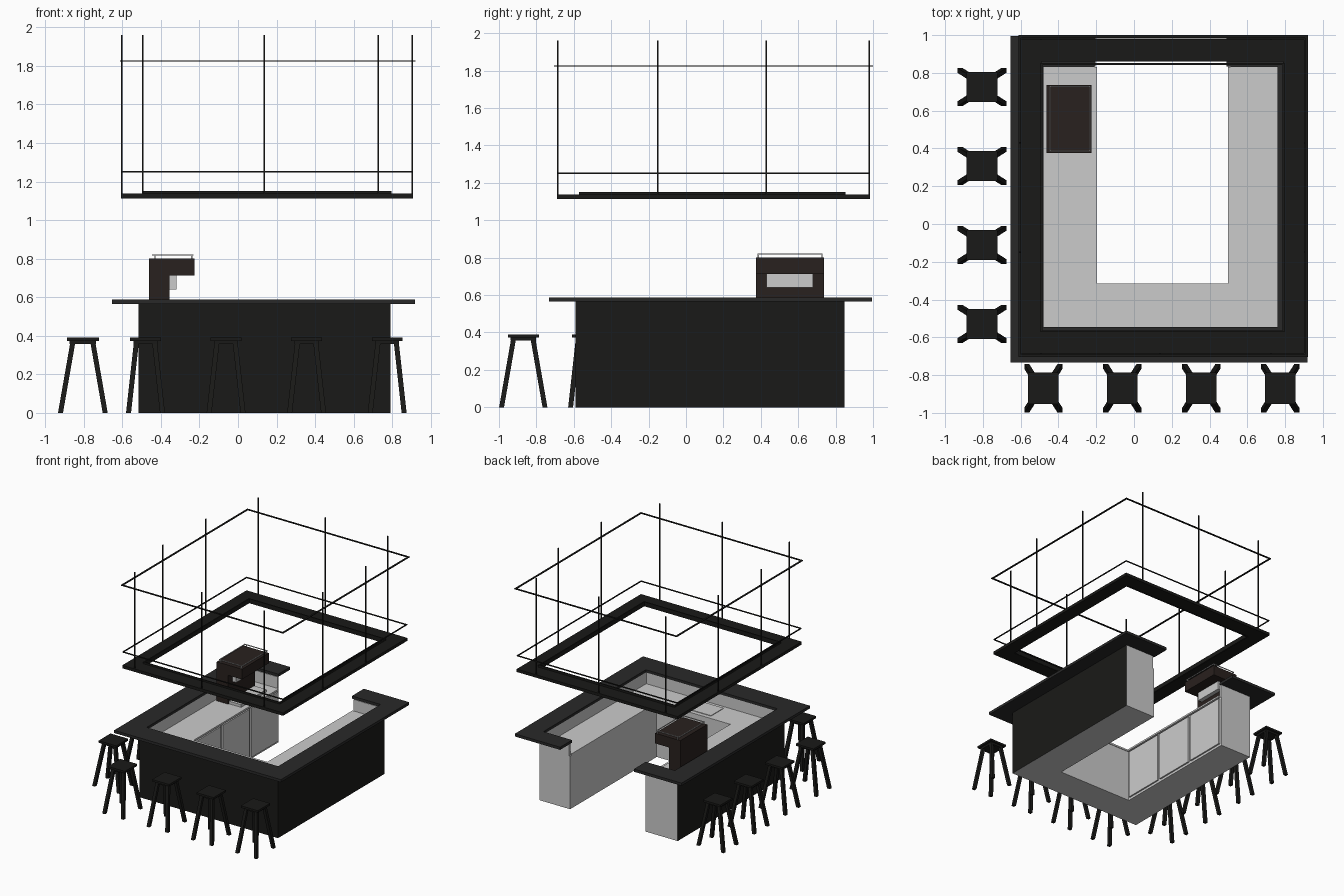
import bpy, bmesh
from mathutils import Vector

if "Cube" in bpy.data.objects:
    bpy.data.objects.remove(bpy.data.objects["Cube"])


def material(name, rgb):
    m = bpy.data.materials.new(name)
    m.diffuse_color = (*rgb, 1)
    m.use_nodes = True
    m.node_tree.nodes["Principled BSDF"].inputs["Base Color"].default_value = m.diffuse_color
    return m


BLACK = material("black", (0.01, 0.01, 0.009))
CHARCOAL = material("charcoal", (0.022, 0.022, 0.022))
BROWN = material("dark_brown", (0.022, 0.015, 0.013))
GREY = material("grey", (0.8, 0.8, 0.8))


def finish(name, bm, *mats):
    bmesh.ops.recalc_face_normals(bm, faces=bm.faces)
    me = bpy.data.meshes.new(name)
    bm.to_mesh(me)
    bm.free()
    for m in mats:
        if m:
            me.materials.append(m)
    ob = bpy.data.objects.new(name, me)
    bpy.context.collection.objects.link(ob)
    return ob


def add_box(bm, x0, x1, y0, y1, z0, z1):
    vs = bmesh.ops.create_cube(bm, size=1)["verts"]
    for v in vs:
        v.co = ((x0, x1)[v.co.x > 0], (y0, y1)[v.co.y > 0], (z0, z1)[v.co.z > 0])


def box(name, x0, x1, y0, y1, z0, z1, mat=None):
    bm = bmesh.new()
    add_box(bm, x0, x1, y0, y1, z0, z1)
    return finish(name, bm, mat)


def prism(name, pts, z0, z1, *mats):
    """Extrude a flat outline from z0 to z1."""
    bm = bmesh.new()
    f = bm.faces.new([bm.verts.new((x, y, z0)) for x, y in pts])
    ext = bmesh.ops.extrude_face_region(bm, geom=[f])["geom"]
    for v in ext:
        if isinstance(v, bmesh.types.BMVert):
            v.co.z = z1
    return finish(name, bm, *mats)


def ring(name, x0, x1, y0, y1, wx, wy, z0, z1, mat):
    """Rectangular frame with mitred corners."""
    outer = [(x0, y0), (x1, y0), (x1, y1), (x0, y1)]
    inner = [(x0 + wx, y0 + wy), (x1 - wx, y0 + wy), (x1 - wx, y1 - wy), (x0 + wx, y1 - wy)]
    bm = bmesh.new()
    o, i, ot, it = [[bm.verts.new((*p, z)) for p in loop]
                    for loop, z in ((outer, z0), (inner, z0), (outer, z1), (inner, z1))]
    for a in range(4):
        b = (a + 1) % 4
        for p, q in ((o, i), (ot, it), (o, ot), (i, it)):
            bm.faces.new((p[a], p[b], q[b], q[a]))
    return finish(name, bm, mat)


def u_shape(x0, x1, y0, y1, ix0, ix1, iy):
    return [(x0, y0), (x1, y0), (x1, y1), (ix1, y1), (ix1, iy), (ix0, iy), (ix0, y1), (x0, y1)]


def hooked(x0, x1, y0, y1, ix0, ix1, iy0, iy1, g0, g1):
    """U outline whose back ends turn inwards."""
    return [(x0, y0), (x1, y0), (x1, y1), (g1, y1), (g1, iy1), (ix1, iy1),
            (ix1, iy0), (ix0, iy0), (ix0, iy1), (g0, iy1), (g0, y1), (x0, y1)]


X0, X1, Y0, Y1 = -0.515, 0.79, -0.59, 0.847


def darken_outside(ob):
    for f in ob.data.polygons:
        n, c = f.normal, f.center
        if (n.x < -0.9 and c.x < X0 + .01) or (n.x > 0.9 and c.x > X1 - .01) or \
                (n.y < -0.9 and c.y < Y0 + .01):
            f.material_index = 1


# Counter: cabinets, parapet, worktop and bar top
darken_outside(prism("cabinet_base", u_shape(X0, X1, Y0, Y1, -0.213, 0.5, -0.32), 0, 0.452, GREY, BLACK))
darken_outside(prism("parapet_wall", hooked(X0, X1, Y0, Y1, -0.48, 0.76, -0.55, 0.83, -0.21, 0.51),
                     0.452, 0.565, GREY, BLACK))
prism("worktop", u_shape(-0.48, 0.76, -0.55, 0.83, -0.197, 0.497, -0.315), 0.452, 0.467)
prism("bar_top", hooked(-0.655, 0.918, -0.733, 0.995, -0.48, 0.76, -0.545, 0.835, -0.205, 0.49),
      0.565, 0.588, CHARCOAL)

# Cupboard doors and hob plate
step = (0.84 + 0.315) / 3
for k in range(3):
    y = -0.315 + k * step
    box(f"cupboard_door_{k}", -0.213, -0.2, y + 0.012, y + step - 0.012, 0.02, 0.44)
box("hob_plate", 0.01, 0.26, -0.52, -0.35, 0.467, 0.472)

# Coffee machine
prof = [(-0.463, 0.467), (-0.355, 0.467), (-0.355, 0.713), (-0.225, 0.713), (-0.225, 0.8), (-0.463, 0.8)]
machine = prism("coffee_machine_body", prof, 0.375, 0.737, BROWN)
for v in machine.data.vertices:
    v.co = (v.co.x, v.co.z, v.co.y)
machine.data.flip_normals()
box("brew_head", -0.355, -0.318, 0.43, 0.68, 0.64, 0.713)
box("drip_tray", -0.355, -0.24, 0.385, 0.727, 0.467, 0.49)
ring("cup_rail", -0.447, -0.23, 0.383, 0.73, 0.006, 0.006, 0.817, 0.823, GREY)
bm = bmesh.new()
for x in (-0.43, -0.24):
    for y in (0.386, 0.727):
        add_box(bm, x - .003, x + .003, y - .003, y + .003, 0.8, 0.818)
finish("cup_rail_posts", bm)

# Hanging canopy
CX0, CX1, CY0, CY1 = -0.608, 0.908, -0.69, 0.983
ring("canopy_frame", CX0, CX1, CY0, CY1, 0.118, 0.124, 1.113, 1.138, BLACK)
ring("canopy_lip", -0.494, 0.797, -0.573, 0.853, 0.01, 0.01, 1.115, 1.152, BLACK)
ring("middle_rail", CX0, CX1, CY0, CY1, 0.008, 0.008, 1.247, 1.255, BLACK)
ring("upper_rail", -0.612, 0.92, -0.705, 1.0, 0.015, 0.015, 1.822, 1.828, BLACK)
bm = bmesh.new()
spots = [(x, y) for x in (-0.494, 0.137, 0.727) for y in (-0.686, 0.979)]
spots += [(x, y) for x in (-0.604, 0.904) for y in (-0.15, 0.43)]
for x, y in spots:
    add_box(bm, x - .004, x + .004, y - .004, y + .004, 1.13, 1.96)
finish("hanging_rods", bm, BLACK)


# Stools: seat, apron and four splayed legs
def stool(name, cx, cy, turned):
    bm = bmesh.new()
    add_box(bm, -.083, .083, -.08, .08, 0.373, 0.39)
    add_box(bm, -.068, .068, -.062, .062, 0.357, 0.373)
    h = 0.013
    for sx in (-1, 1):
        for sy in (-1, 1):
            vs = bmesh.ops.create_cube(bm, size=1)["verts"]
            for v in vs:
                up = v.co.z > 0
                px, py = (0.053, 0.048) if up else (0.116, 0.088)
                v.co = Vector((sx * px + v.co.x * 2 * h, sy * py + v.co.y * 2 * h, 0.36 if up else 0))
    for v in bm.verts:
        x, y, z = v.co
        v.co = (cx - y, cy + x, z) if turned else (cx + x, cy + y, z)
    finish(name, bm, BLACK)


for k in range(4):
    stool(f"left_stool_{k}", -0.805, 0.725 - 0.418 * k, False)
    stool(f"front_stool_{k}", -0.48 + 0.418 * k, -0.87, True)
